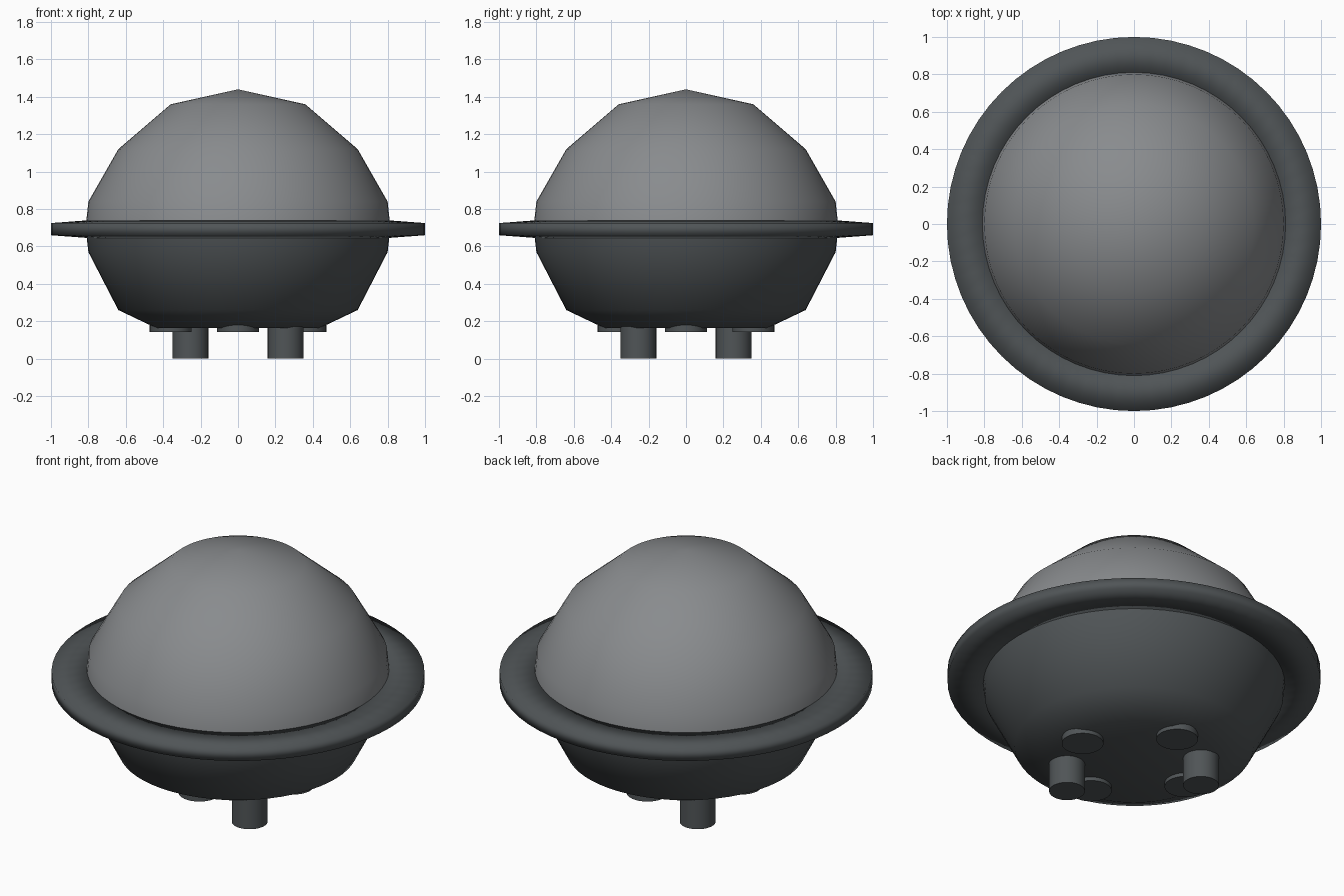
import bpy, bmesh, math
from mathutils import Matrix, Vector

if "Cube" in bpy.data.objects:
    bpy.data.objects.remove(bpy.data.objects["Cube"])

SEGMENTS = 64


def material(name, rgb):
    m = bpy.data.materials.new(name)
    m.diffuse_color = (*rgb, 1)
    m.use_nodes = True
    m.node_tree.nodes["Principled BSDF"].inputs["Base Color"].default_value = m.diffuse_color
    return m


light_grey = material("light_grey", (0.25, 0.26, 0.27))
dark_grey = material("dark_grey", (0.08, 0.09, 0.095))


def finish(bm, name, mat, angle):
    bmesh.ops.remove_doubles(bm, verts=bm.verts, dist=1e-4)
    bmesh.ops.recalc_face_normals(bm, faces=bm.faces)
    mesh = bpy.data.meshes.new(name)
    bm.to_mesh(mesh)
    bm.free()
    mesh.materials.append(mat)
    obj = bpy.data.objects.new(name, mesh)
    bpy.context.collection.objects.link(obj)
    bpy.ops.object.select_all(action='DESELECT')
    obj.select_set(True)
    bpy.context.view_layer.objects.active = obj
    bpy.ops.object.shade_smooth_by_angle(angle=math.radians(angle))
    return obj


def lathe(name, profile, mat, angle=40, closed=False):
    """Spin an (r, z) profile around the z axis."""
    bm = bmesh.new()
    verts = [bm.verts.new((0, -r, z)) for r, z in profile]
    pairs = list(zip(verts, verts[1:]))
    if closed:
        pairs.append((verts[-1], verts[0]))
    edges = [bm.edges.new(p) for p in pairs]
    bmesh.ops.spin(bm, geom=verts + edges, cent=(0, 0, 0), axis=(0, 0, 1),
                   angle=math.tau, steps=SEGMENTS, use_duplicate=False)
    return finish(bm, name, mat, angle)


def cylinder(name, x, y, radius, z0, z1, mat):
    bm = bmesh.new()
    bmesh.ops.create_cone(bm, cap_ends=True, segments=32, radius1=radius,
                          radius2=radius, depth=z1 - z0,
                          matrix=Matrix.Translation(Vector((x, y, (z0 + z1) / 2))))
    return finish(bm, name, mat, 40)


# Upper dome with a shallow pointed cap
lathe("dome", [(0, 1.44), (0.36, 1.36), (0.64, 1.12), (0.80, 0.84), (0.815, 0.70)], light_grey)

# Lower hull with a flat underside
lathe("lower_hull", [(0.815, 0.70), (0.80, 0.57), (0.64, 0.26), (0.44, 0.165), (0, 0.165)], dark_grey)

# Flat ring around the middle, slightly tapered outward
lathe("rim", [(0.80, 0.74), (1.0, 0.725), (1.0, 0.66), (0.80, 0.645)], dark_grey, angle=100, closed=True)

# Two legs on one diagonal
for side, name in ((1, "right_leg"), (-1, "left_leg")):
    cylinder(name, 0.255 * side, -0.255 * side, 0.096, 0.0, 0.19, dark_grey)

# Four thin round pads under the hull
for i, name in enumerate(("right_pad", "back_pad", "left_pad", "front_pad")):
    a = i * math.pi / 2
    cylinder(name, 0.36 * math.cos(a), 0.36 * math.sin(a), 0.112, 0.143, 0.18, dark_grey)
